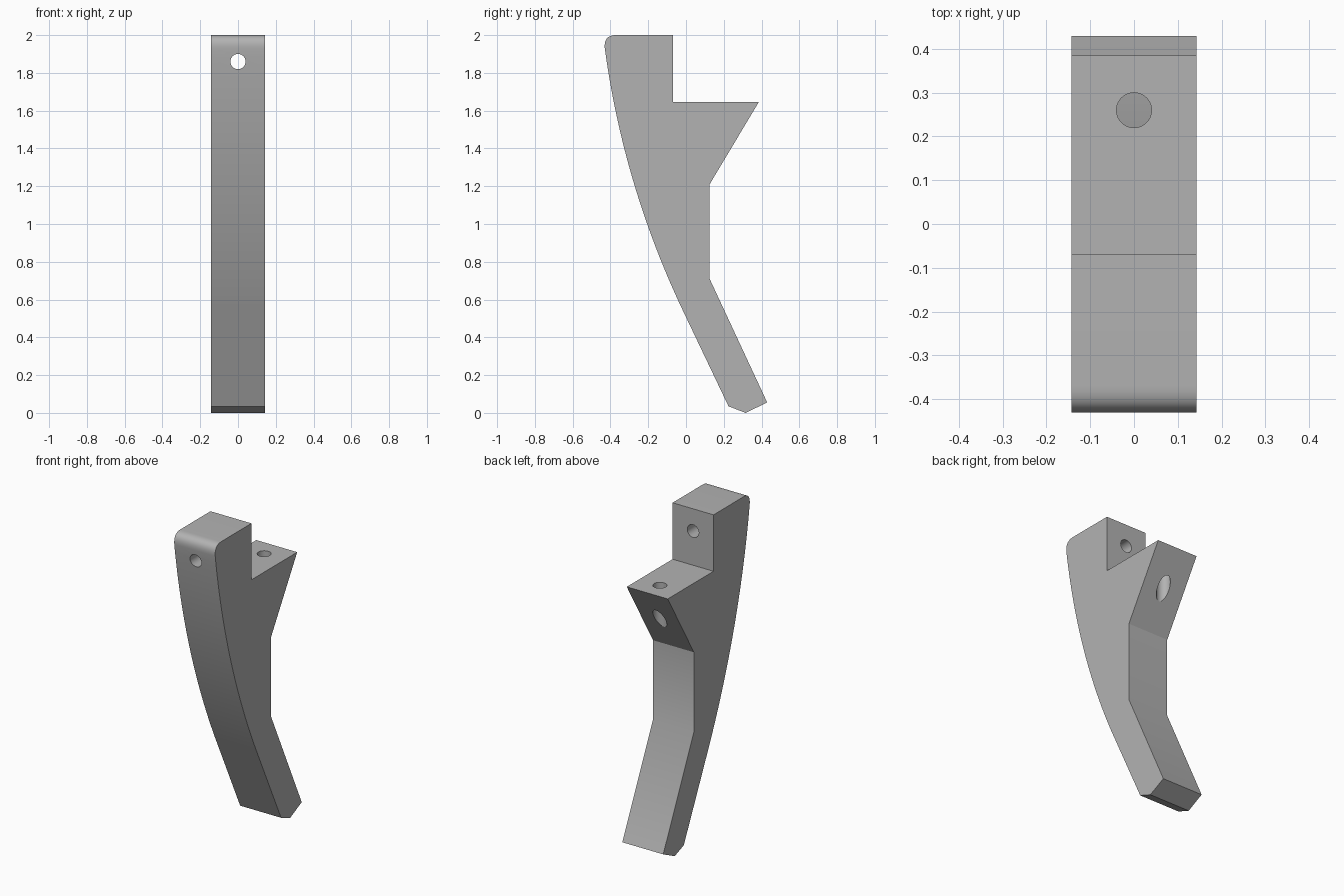
import bpy
import bmesh
import math
from mathutils import Vector

cube = bpy.data.objects.get("Cube")
if cube:
    bpy.data.objects.remove(cube)

HALF_WIDTH = 0.1425
HOLE_RADIUS = 0.04

grey = bpy.data.materials.new("plain grey")
grey.use_nodes = True
grey.diffuse_color = (0.45, 0.45, 0.45, 1)
grey.node_tree.nodes["Principled BSDF"].inputs["Base Color"].default_value = grey.diffuse_color


def bend(start, control, end, steps):
    """Points along a quadratic curve in the side profile."""
    a, b, c = Vector(start), Vector(control), Vector(end)
    return [a * (1 - t) ** 2 + b * 2 * t * (1 - t) + c * t * t
            for t in (i / steps for i in range(steps + 1))]


def cut_hole(target, location, rotation, depth):
    bpy.ops.mesh.primitive_cylinder_add(vertices=40, radius=HOLE_RADIUS, depth=depth,
                                        location=location, rotation=rotation)
    cutter = bpy.context.object
    cutter.name = "hole_cutter"
    cutter.hide_render = True
    bpy.ops.object.select_all(action="DESELECT")
    bpy.context.view_layer.objects.active = target
    target.select_set(True)
    mod = target.modifiers.new("hole", "BOOLEAN")
    mod.operation = "DIFFERENCE"
    mod.solver = "EXACT"
    mod.object = cutter
    bpy.ops.object.modifier_apply(modifier=mod.name)
    bpy.data.objects.remove(cutter)


# Side profile (y, z): step, ledge, leg and pointed foot, then the curved front
profile = [Vector(p) for p in (
    (-0.07, 2), (-0.07, 1.645), (0.385, 1.645), (0.125, 1.21),
    (0.125, 0.71), (0.43, 0.055), (0.315, 0), (0.225, 0.035))]
profile += bend((-0.03, 0.57), (-0.333, 1.22), (-0.43, 1.93), 28)
profile += bend((-0.43, 1.93), (-0.437, 2), (-0.37, 2), 10)[1:]

# Extrude the profile across the width
bm = bmesh.new()
side = bm.faces.new([bm.verts.new((-HALF_WIDTH, p.x, p.y)) for p in profile])
extruded = bmesh.ops.extrude_face_region(bm, geom=[side], use_keep_orig=True)
moved = [v for v in extruded["geom"] if isinstance(v, bmesh.types.BMVert)]
bmesh.ops.translate(bm, verts=moved, vec=(2 * HALF_WIDTH, 0, 0))
bmesh.ops.recalc_face_normals(bm, faces=bm.faces)
mesh = bpy.data.meshes.new("curved_bracket")
bm.to_mesh(mesh)
bm.free()
mesh.materials.append(grey)
bracket = bpy.data.objects.new("curved_bracket", mesh)
bpy.context.collection.objects.link(bracket)

# Screw holes: front to back through the head, and down through the ledge
cut_hole(bracket, (0, -0.25, 1.86), (math.pi / 2, 0, 0), 0.6)
cut_hole(bracket, (0, 0.26, 1.5), (0, 0, 0), 0.6)

bpy.ops.object.shade_smooth_by_angle(angle=math.radians(30))
